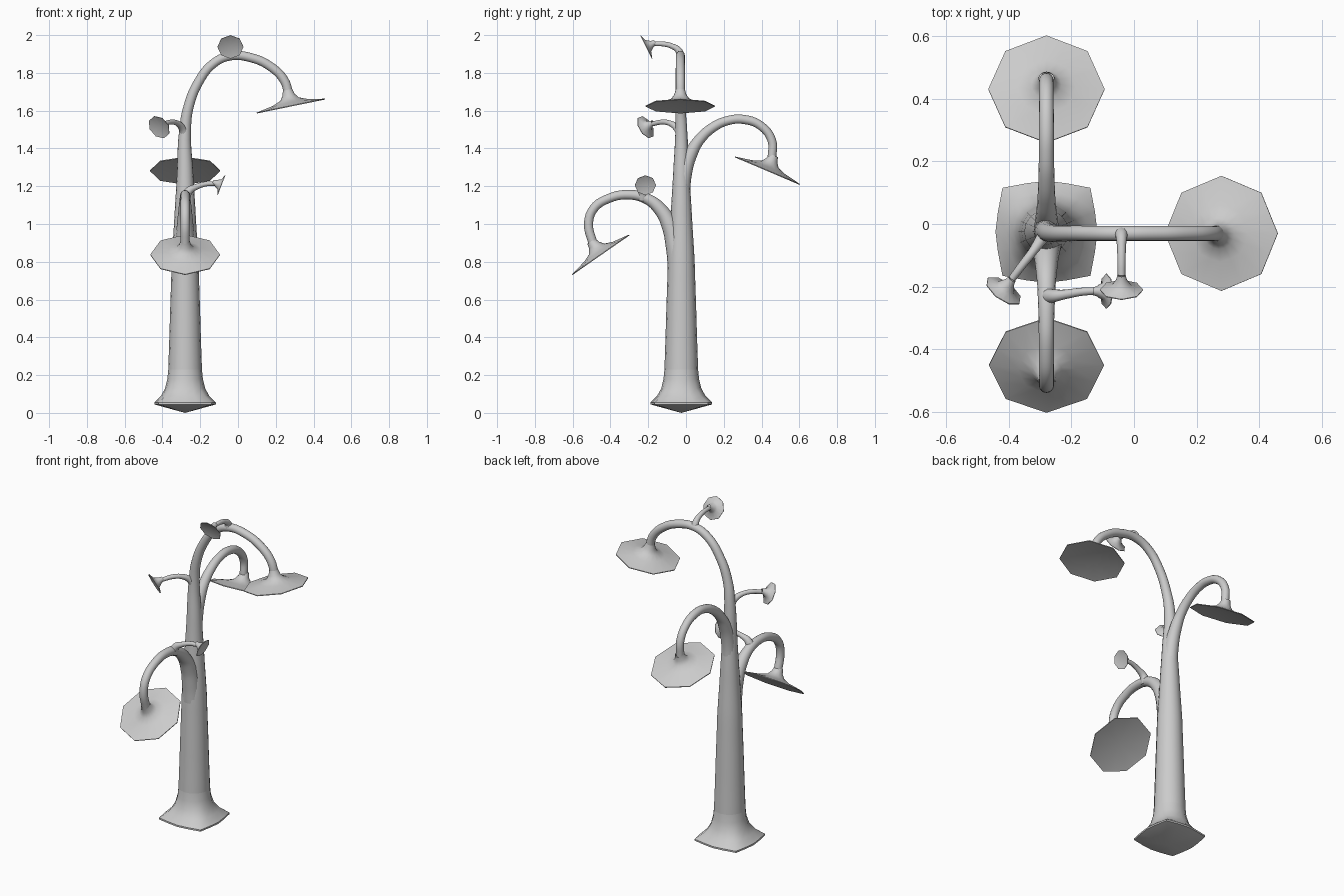
import bpy, bmesh, math
from mathutils import Vector

if "Cube" in bpy.data.objects:
    bpy.data.objects.remove(bpy.data.objects["Cube"])

TX, TY = -0.28, -0.025          # trunk axis
SIDES = 16
OCTAGON = [1, 0.924, 1, 0.924]  # rim shape of the shades
FOOT = [1, 1.03, 1.22, 1.03]    # rounded-square rim of the foot


def shade_smooth(ob, angle):
    bpy.ops.object.select_all(action='DESELECT')
    ob.select_set(True)
    bpy.context.view_layer.objects.active = ob
    bpy.ops.object.shade_smooth_by_angle(angle=math.radians(angle))


def lathe(name, profile, shape, origin=(0, 0, 0), axis=(0, 0, 1), angle=50):
    """Profile entries: radius, height, how strongly the rim shape applies."""
    bm = bmesh.new()
    q = Vector((0, 0, 1)).rotation_difference(Vector(axis).normalized())
    rings = []
    for r, h, w in profile:
        if r == 0:
            rings.append([bm.verts.new(q @ Vector((0, 0, h)))] * SIDES)
            continue
        ring = []
        for i in range(SIDES):
            a = 2 * math.pi * i / SIDES
            rr = r * (1 + w * (shape[i % 4] - 1))
            ring.append(bm.verts.new(q @ Vector((rr * math.cos(a), rr * math.sin(a), h))))
        rings.append(ring)
    for lo, hi in zip(rings, rings[1:]):
        for i in range(SIDES):
            j = (i + 1) % SIDES
            face = list(dict.fromkeys([lo[i], lo[j], hi[j], hi[i]]))
            bm.faces.new(face)
    bmesh.ops.recalc_face_normals(bm, faces=bm.faces)
    me = bpy.data.meshes.new(name)
    bm.to_mesh(me)
    bm.free()
    ob = bpy.data.objects.new(name, me)
    ob.location = origin
    bpy.context.collection.objects.link(ob)
    shade_smooth(ob, angle)
    return ob


def tube(name, pts):
    """Smooth tapered tube through (x, y, z, radius) points."""
    cu = bpy.data.curves.new(name, 'CURVE')
    cu.dimensions = '3D'
    cu.bevel_depth = 1
    cu.bevel_resolution = 6
    cu.resolution_u = 5
    cu.use_fill_caps = True
    sp = cu.splines.new('BEZIER')
    sp.bezier_points.add(len(pts) - 1)
    for bp, (x, y, z, r) in zip(sp.bezier_points, pts):
        bp.co = (x, y, z)
        bp.radius = r
        bp.handle_left_type = bp.handle_right_type = 'AUTO'
    ob = bpy.data.objects.new(name, cu)
    bpy.context.collection.objects.link(ob)
    bpy.ops.object.select_all(action='DESELECT')
    ob.select_set(True)
    bpy.context.view_layer.objects.active = ob
    bpy.ops.object.convert(target='MESH')
    shade_smooth(bpy.context.view_layer.objects.active, 60)


def shade(name, center, axis, R, neck, h):
    """Trumpet-shaped shade with a shallow hollow underside."""
    lathe(name, [(0, 0.2 * h, 0), (0.9 * R, 0.03 * h, 1), (R, 0, 1), (R, 0.05 * h, 1),
                 (0.5 * R, 0.25 * h, 0.6), (2 * neck, 0.44 * h, 0),
                 (1.3 * neck, 0.7 * h, 0), (neck, h, 0)], OCTAGON, center, axis)


# Flared foot
lathe("foot", [(0, 0, 0), (0.163, 0.045, 1), (0.163, 0.055, 1), (0.128, 0.09, 0.6),
               (0.106, 0.13, 0.2), (0.094, 0.18, 0), (0.088, 0.24, 0)],
      FOOT, (TX, TY, 0), angle=45)

# Trunk bending over into the top arm
tube("trunk", [(TX, TY, 0.2, 0.09), (TX, TY, 0.45, 0.082), (TX, TY, 0.8, 0.071),
               (TX, TY, 1.05, 0.056), (TX, TY, 1.25, 0.044), (TX, TY, 1.5, 0.031),
               (-0.262, -0.03, 1.62, 0.027), (-0.21, -0.03, 1.75, 0.025),
               (-0.13, -0.03, 1.85, 0.024), (-0.04, -0.03, 1.89, 0.024),
               (0.07, -0.03, 1.88, 0.024), (0.17, -0.03, 1.835, 0.024),
               (0.245, -0.03, 1.76, 0.024), (0.27, -0.03, 1.68, 0.024)])
shade("top_shade", (0.28, -0.03, 1.622), (-0.2, 0, 0.98), 0.184, 0.025, 0.09)

# Rear arm
tube("rear_arm", [(TX, TY, 1.1, 0.045), (TX, -0.008, 1.27, 0.04), (TX, 0.03, 1.38, 0.034),
                  (TX, 0.07, 1.445, 0.029), (TX, 0.14, 1.51, 0.026), (TX, 0.22, 1.547, 0.024),
                  (TX, 0.31, 1.553, 0.024), (TX, 0.40, 1.517, 0.023),
                  (TX, 0.455, 1.44, 0.023), (TX, 0.455, 1.35, 0.023)])
shade("rear_shade", (TX, 0.43, 1.28), (0, 0.39, 0.92), 0.186, 0.024, 0.09)

# Front arm
tube("front_arm", [(TX, -0.035, 0.75, 0.06), (TX, -0.055, 0.88, 0.052),
                   (TX, -0.085, 0.99, 0.044), (TX, -0.13, 1.07, 0.036),
                   (TX, -0.20, 1.13, 0.029), (TX, -0.30, 1.155, 0.025),
                   (TX, -0.41, 1.135, 0.024), (TX, -0.49, 1.08, 0.024),
                   (TX, -0.516, 1.0, 0.024), (TX, -0.492, 0.895, 0.024)])
shade("front_shade", (TX, -0.45, 0.835), (0, -0.57, 0.82), 0.184, 0.025, 0.09)

# Small buds on short stems
tube("top_bud_stem", [(-0.04, -0.03, 1.89, 0.024), (-0.04, -0.04, 1.92, 0.018),
                      (-0.04, -0.075, 1.942, 0.014), (-0.04, -0.12, 1.953, 0.013),
                      (-0.04, -0.165, 1.954, 0.012)])
shade("top_bud", (-0.04, -0.212, 1.937), (0, 0.89, 0.45), 0.069, 0.013, 0.055)

tube("trunk_bud_stem", [(TX, TY, 1.47, 0.026), (-0.297, -0.05, 1.51, 0.019),
                        (-0.325, -0.09, 1.535, 0.014), (-0.36, -0.135, 1.539, 0.013),
                        (-0.39, -0.175, 1.53, 0.012)])
shade("trunk_bud", (-0.418, -0.215, 1.512), (0.52, 0.73, 0.45), 0.066, 0.013, 0.055)

tube("front_bud_stem", [(TX, -0.23, 1.135, 0.028), (-0.26, -0.23, 1.175, 0.021),
                        (-0.22, -0.225, 1.197, 0.015), (-0.17, -0.217, 1.212, 0.013),
                        (-0.125, -0.214, 1.214, 0.012)])
shade("front_bud", (-0.087, -0.215, 1.205), (-0.93, 0, 0.36), 0.056, 0.012, 0.05)
